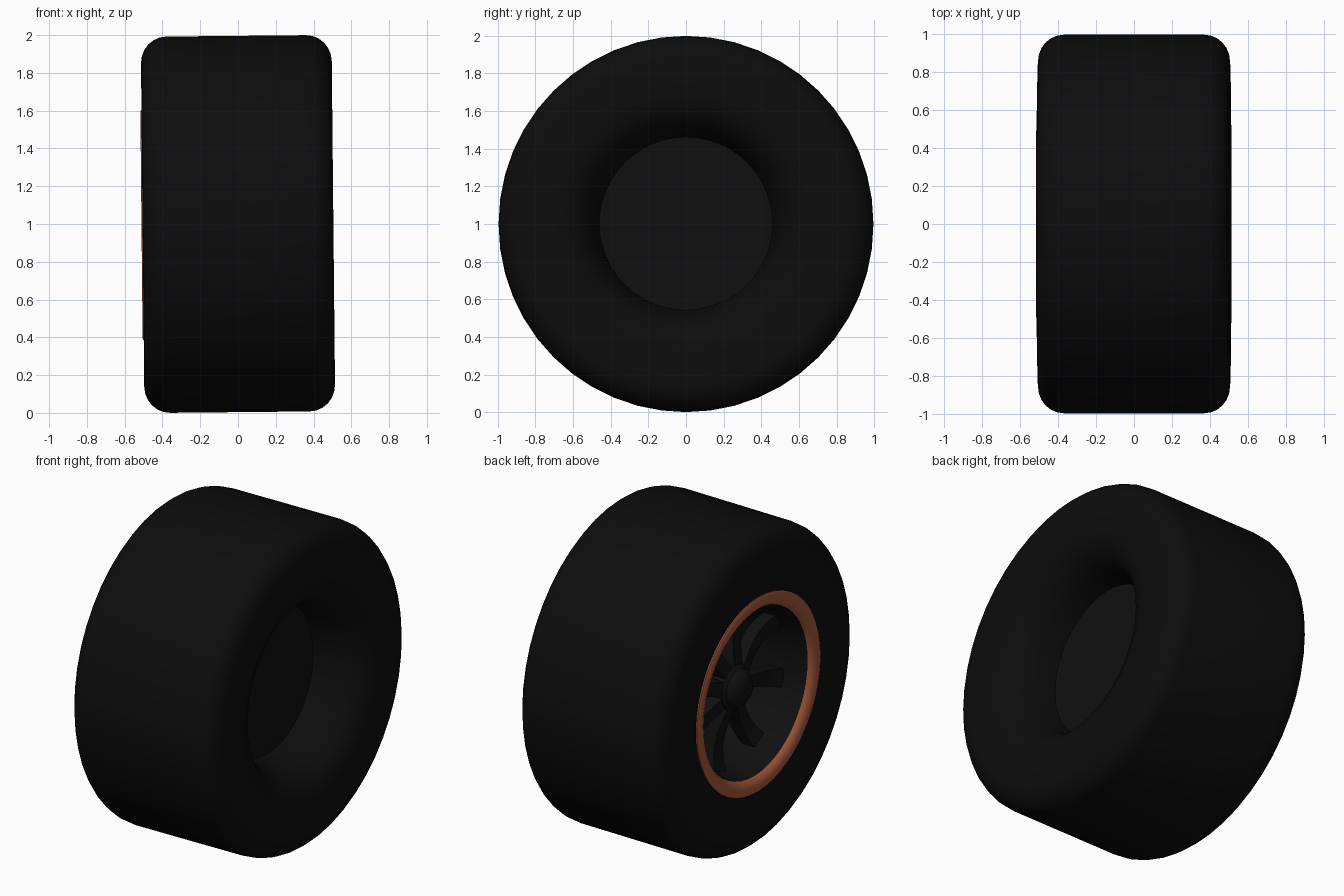
import bpy, bmesh, math
from mathutils import Vector

if "Cube" in bpy.data.objects:
    bpy.data.objects.remove(bpy.data.objects["Cube"])

SEG = 48          # sides round the wheel
CAMBER = -0.01    # slight lean of the whole wheel


def material(name, rgb):
    m = bpy.data.materials.new(name)
    m.diffuse_color = (*rgb, 1)
    m.use_nodes = True
    m.node_tree.nodes["Principled BSDF"].inputs["Base Color"].default_value = m.diffuse_color
    return m


RUBBER = material("black_rubber", (0.004, 0.004, 0.004))
DARK = material("dark_metal", (0.005, 0.005, 0.005))
COPPER = material("copper", (0.38, 0.1, 0.045))


def finish(name, bm, mat, angle=40):
    bmesh.ops.remove_doubles(bm, verts=bm.verts, dist=1e-5)
    bmesh.ops.recalc_face_normals(bm, faces=bm.faces)
    me = bpy.data.meshes.new(name)
    bm.to_mesh(me)
    bm.free()
    ob = bpy.data.objects.new(name, me)
    bpy.context.collection.objects.link(ob)
    me.materials.append(mat)
    ob.location.z = 1.0
    ob.rotation_euler.y = CAMBER
    bpy.ops.object.select_all(action='DESELECT')
    ob.select_set(True)
    bpy.context.view_layer.objects.active = ob
    bpy.ops.object.shade_smooth_by_angle(angle=math.radians(angle))
    return ob


def lathe(name, profile, mat, seg=SEG, closed=True, angle=40):
    """Spin (x, radius) points round the x axis."""
    bm = bmesh.new()
    vs = [bm.verts.new((x, r, 0)) for x, r in profile]
    n = len(vs)
    es = [bm.edges.new((vs[i], vs[(i + 1) % n])) for i in range(n if closed else n - 1)]
    bmesh.ops.spin(bm, geom=vs + es, cent=(0, 0, 0), axis=(1, 0, 0),
                   angle=math.tau, steps=seg, use_merge=True)
    return finish(name, bm, mat, angle)


def corner(cx, cr, rx, rr, a0, a1, n=6):
    """Rounded shoulder points from angle a0 to a1 (degrees)."""
    return [(cx + rx * math.cos(math.radians(a0 + (a1 - a0) * i / n)),
             cr + rr * math.sin(math.radians(a0 + (a1 - a0) * i / n)))
            for i in range(n + 1)]


# Tyre: flat tread, round shoulders, rounded lip into the recess on the inner side
tyre = [(-0.47, 0.55), (-0.495, 0.61), (-0.505, 0.66)]
tyre += corner(-0.37, 0.856, 0.135, 0.14, 180, 90)
tyre += corner(0.37, 0.856, 0.135, 0.14, 90, 0)
tyre += [(0.505, 0.70), (0.495, 0.63), (0.46, 0.565), (0.40, 0.515),
         (0.32, 0.48), (0.20, 0.46), (0.15, 0.50)]
lathe("tyre", tyre, RUBBER)

# Rim barrel: open on the outer side, closed by a flat plate on the inner side
lathe("rim_barrel", [(-0.48, 0.52), (-0.40, 0.505), (-0.20, 0.49), (0.16, 0.455),
                     (0.16, 0), (0.20, 0), (0.20, 0.46), (0.15, 0.49), (-0.47, 0.55)],
      DARK, closed=False)

# Copper ring round the rim edge
lathe("rim_ring", [(-0.475, 0.52), (-0.497, 0.535), (-0.511, 0.57), (-0.511, 0.60),
                   (-0.505, 0.612), (-0.46, 0.60), (-0.46, 0.53)], COPPER)

# Hub: axle drum with a domed cap
dome = [(-0.36 - 0.07 * math.sin(t), 0.115 * math.cos(t))
        for t in (math.pi / 2 * i / 6 for i in range(7))]
lathe("hub", [(0.17, 0), (0.17, 0.10), (-0.24, 0.10), (-0.26, 0.135), (-0.345, 0.135)] + dome,
      DARK, seg=32, closed=False)

# Eight dished spokes: (radius, x of outer face, half width)
PATH = [(0.10, -0.345, 0.045), (0.18, -0.325, 0.04), (0.27, -0.30, 0.04),
        (0.36, -0.295, 0.045), (0.44, -0.31, 0.05), (0.505, -0.34, 0.055)]
bm = bmesh.new()
for k in range(8):
    t = math.radians(30 + 45 * k)
    out = Vector((0, -math.cos(t), math.sin(t)))
    side = Vector((0, math.sin(t), math.cos(t)))
    rings = []
    for r, x, w in PATH:
        rings.append([bm.verts.new(out * r + side * s * w + Vector((x + d, 0, 0)))
                      for s, d in ((-1, 0), (1, 0), (1, 0.08), (-1, 0.08))])
    for a, b in zip(rings, rings[1:]):
        for i in range(4):
            j = (i + 1) % 4
            bm.faces.new((a[i], a[j], b[j], b[i]))
    bm.faces.new(rings[0])
    bm.faces.new(rings[-1])
finish("spokes", bm, DARK, 35)
